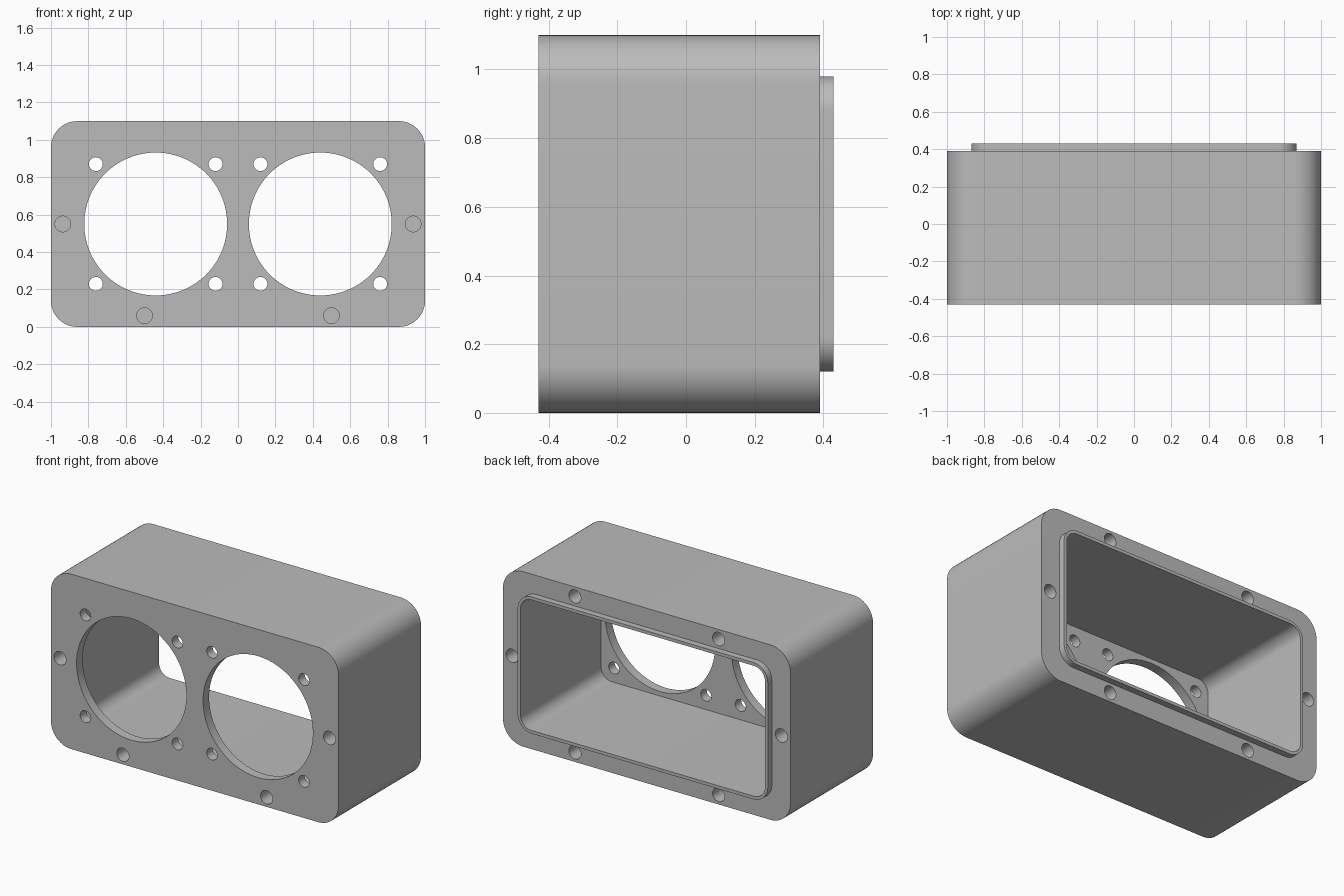
import bpy, bmesh, math

old = bpy.data.objects.get("Cube")
if old:
    bpy.data.objects.remove(old, do_unlink=True)

grey = bpy.data.materials.new("light grey")
grey.use_nodes = True
COLOUR = (0.5, 0.5, 0.5, 1)
grey.diffuse_color = COLOUR
grey.node_tree.nodes["Principled BSDF"].inputs["Base Color"].default_value = COLOUR

MID = 0.55            # height of the centre line
FRONT, BACK, TIP = -0.43, 0.39, 0.43


def prism(name, outline, y0, y1):
    """Extrude an (x, z) outline from y0 to y1."""
    bm = bmesh.new()
    face = bm.faces.new([bm.verts.new((x, y0, z)) for x, z in outline])
    top = bmesh.ops.extrude_face_region(bm, geom=[face])
    moved = [v for v in top["geom"] if isinstance(v, bmesh.types.BMVert)]
    bmesh.ops.translate(bm, verts=moved, vec=(0, y1 - y0, 0))
    bmesh.ops.recalc_face_normals(bm, faces=bm.faces)
    mesh = bpy.data.meshes.new(name)
    bm.to_mesh(mesh)
    bm.free()
    mesh.materials.append(grey)
    obj = bpy.data.objects.new(name, mesh)
    bpy.context.collection.objects.link(obj)
    return obj


def rounded(w, h, r, steps=12):
    """Rounded rectangle with half sizes w and h."""
    pts = []
    for q, (sx, sz) in enumerate([(1, 1), (-1, 1), (-1, -1), (1, -1)]):
        for i in range(steps + 1):
            a = math.pi / 2 * (q + i / steps)
            pts.append((sx * (w - r) + r * math.cos(a),
                        MID + sz * (h - r) + r * math.sin(a)))
    return pts


def circle(x, z, r, n):
    return [(x + r * math.cos(2 * math.pi * i / n),
             z + r * math.sin(2 * math.pi * i / n)) for i in range(n)]


def combine(target, tool, operation):
    """Apply a boolean and discard the tool."""
    tool.hide_render = True
    mod = target.modifiers.new("cut", 'BOOLEAN')
    mod.operation, mod.object, mod.solver = operation, tool, 'EXACT'
    bpy.context.view_layer.objects.active = target
    bpy.ops.object.modifier_apply(modifier=mod.name)
    bpy.data.objects.remove(tool, do_unlink=True)


# Outer shell with the locating lip on the back
housing = prism("speaker_housing", rounded(1.0, 0.55, 0.14), FRONT, BACK)
combine(housing, prism("lip", rounded(0.87, 0.43, 0.10), 0.2, TIP), 'UNION')

# Open cavity behind a thin front wall
combine(housing, prism("cavity", rounded(0.85, 0.41, 0.075), FRONT + 0.06, 0.6), 'DIFFERENCE')

for side in (-1, 1):
    # Large round opening with four through screw holes
    cx = side * 0.44
    combine(housing, prism("opening", circle(cx, MID, 0.382, 96), -0.6, -0.3), 'DIFFERENCE')
    for dx in (-0.32, 0.32):
        for dz in (-0.32, 0.32):
            hole = circle(cx + dx, MID + dz, 0.037, 32)
            combine(housing, prism("screw_hole", hole, -0.6, -0.3), 'DIFFERENCE')
    # Blind holes in the front and back rims
    for x, z, ends in ((0.937, MID, 2), (0.5, 0.06, 2), (0.5, 1.04, 1)):
        hole = circle(side * x, z, 0.042, 32)
        combine(housing, prism("back_hole", hole, BACK - 0.2, 0.6), 'DIFFERENCE')
        if ends == 2:
            combine(housing, prism("front_hole", hole, -0.6, FRONT + 0.2), 'DIFFERENCE')

# Smooth the curved walls, keep the edges crisp
bpy.ops.object.select_all(action='DESELECT')
housing.select_set(True)
bpy.context.view_layer.objects.active = housing
bpy.ops.object.shade_smooth_by_angle(angle=math.radians(30))
